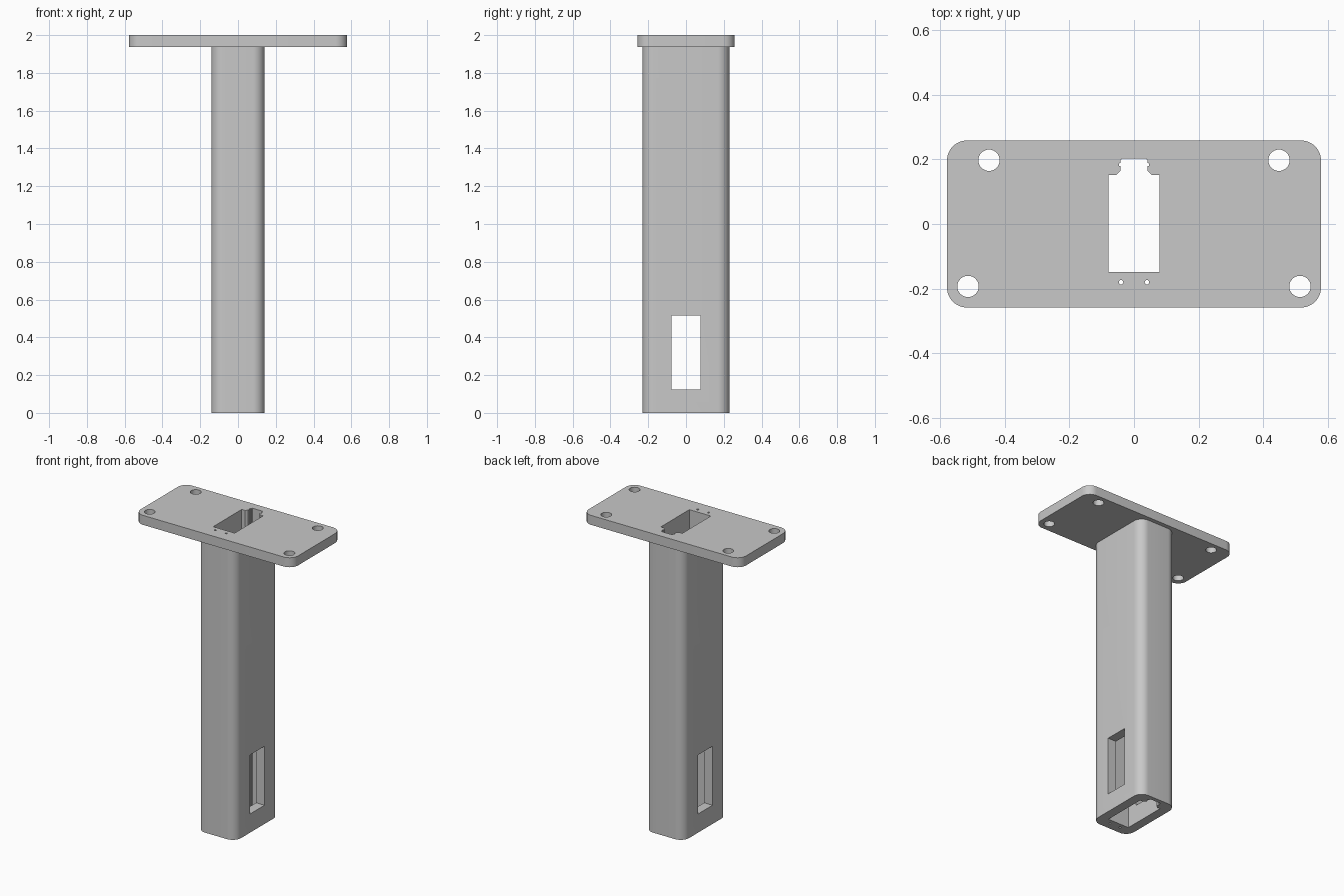
import bpy, bmesh
from math import sin, cos, pi, radians

cube = bpy.data.objects.get("Cube")
if cube:
    bpy.data.objects.remove(cube, do_unlink=True)

grey = bpy.data.materials.new("plain grey")
grey.use_nodes = True
colour = (0.58, 0.58, 0.58, 1)
grey.diffuse_color = colour
grey.node_tree.nodes["Principled BSDF"].inputs["Base Color"].default_value = colour

PLATE_BOTTOM, TOP = 1.937, 2.0


def circle(x, y, r, n=32):
    return [(x + r * cos(2 * pi * i / n), y + r * sin(2 * pi * i / n)) for i in range(n)]


def rounded(hx, hy, r, n=12):
    """Outline of a rectangle with round corners, given half sizes."""
    pts = []
    for k, (sx, sy) in enumerate([(1, 1), (-1, 1), (-1, -1), (1, -1)]):
        for i in range(n + 1):
            a = pi / 2 * (k + i / n)
            pts.append((sx * (hx - r) + r * cos(a), sy * (hy - r) + r * sin(a)))
    return pts


def prism(name, outline, z0, z1):
    bm = bmesh.new()
    face = bm.faces.new([bm.verts.new((x, y, z0)) for x, y in outline])
    out = bmesh.ops.extrude_face_region(bm, geom=[face])
    top = [v for v in out["geom"] if isinstance(v, bmesh.types.BMVert)]
    bmesh.ops.translate(bm, verts=top, vec=(0, 0, z1 - z0))
    bmesh.ops.recalc_face_normals(bm, faces=bm.faces)
    mesh = bpy.data.meshes.new(name)
    bm.to_mesh(mesh)
    bm.free()
    mesh.materials.append(grey)
    obj = bpy.data.objects.new(name, mesh)
    bpy.context.collection.objects.link(obj)
    return obj


def select(obj):
    bpy.ops.object.select_all(action="DESELECT")
    obj.select_set(True)
    bpy.context.view_layer.objects.active = obj


def cut(obj, cutters):
    select(obj)
    for cutter in cutters:
        mod = obj.modifiers.new("cut", "BOOLEAN")
        mod.operation = "DIFFERENCE"
        mod.solver = "EXACT"
        mod.object = cutter
        bpy.ops.object.modifier_apply(modifier=mod.name)


# Mounting plate and hollow column
plate = prism("mounting_plate", rounded(0.578, 0.258, 0.062), PLATE_BOTTOM, TOP)
column = prism("column", rounded(0.141, 0.23, 0.062), 0, PLATE_BOTTOM)

# Main channel with a stepped neck at the back
half = [(0.079, -0.148), (0.079, 0.152), (0.055, 0.152), (0.041, 0.166),
        (0.041, 0.178), (0.047, 0.18), (0.047, 0.187), (0.041, 0.19),
        (0.041, 0.198), (0.036, 0.203)]
channel = prism("channel_cutter", half + [(-x, y) for x, y in reversed(half)], -0.1, 2.1)

# Two fine bores running the whole height
bores = [prism("bore_cutter", circle(s * 0.04, -0.18, 0.007, 16), -0.1, 2.1) for s in (-1, 1)]

# Side window through both walls of the column
slot = prism("window_cutter", [(-0.3, -0.077), (0.3, -0.077), (0.3, 0.077), (-0.3, 0.077)],
             0.124, 0.516)

# Four screw holes in the plate, closer together at the back
screws = [prism("screw_cutter", circle(s * x, y, 0.033), 1.8, 2.1)
          for x, y in ((0.448, 0.197), (0.513, -0.193)) for s in (-1, 1)]

cut(plate, [channel] + bores + screws)
cut(column, [channel] + bores + [slot])

for cutter in [channel, slot] + bores + screws:
    bpy.data.objects.remove(cutter, do_unlink=True)

for part in (plate, column):
    select(part)
    bpy.ops.object.shade_smooth_by_angle(angle=radians(30))
